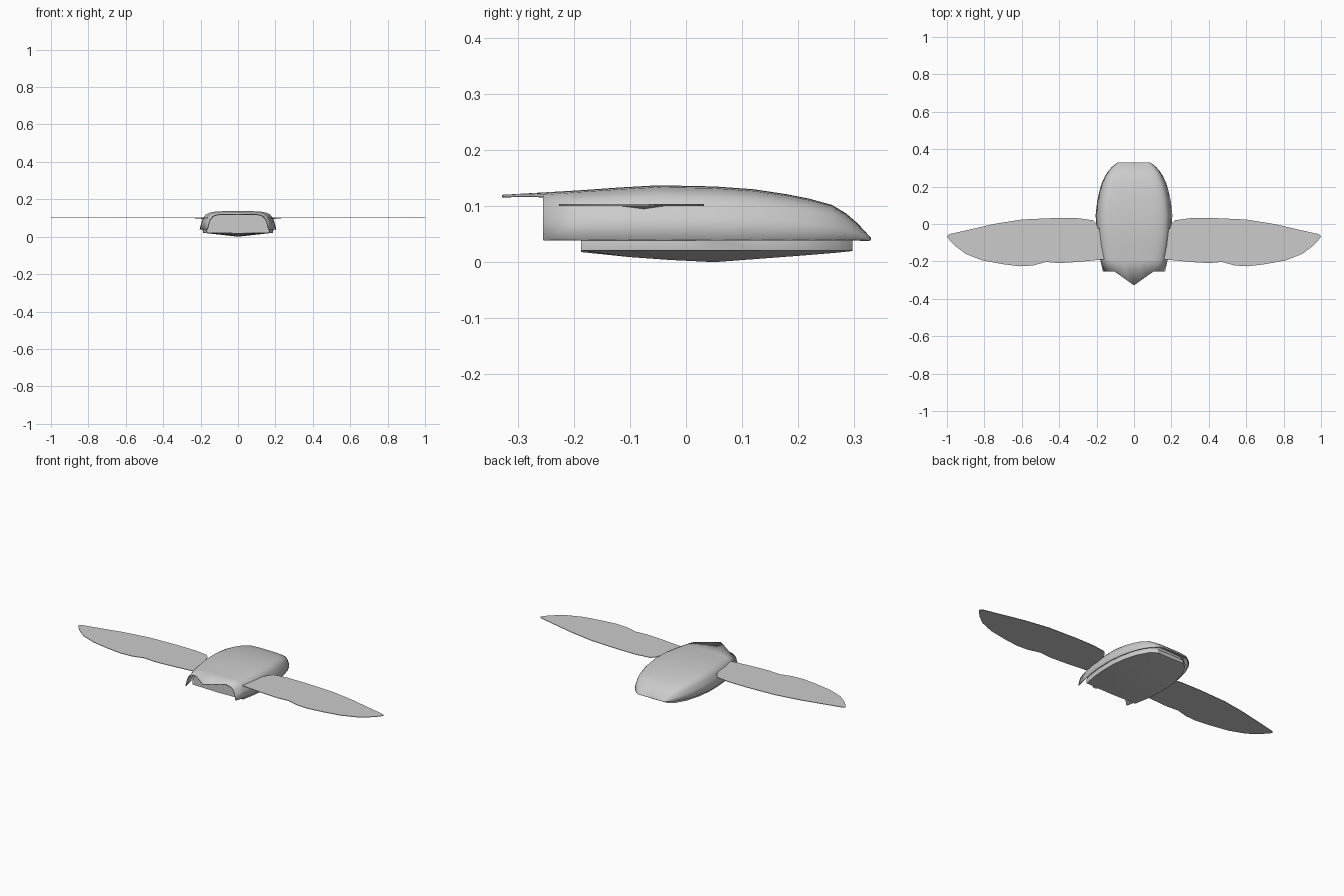
import bpy, bmesh

if "Cube" in bpy.data.objects:
    bpy.data.objects.remove(bpy.data.objects["Cube"])


def make_object(name, bm, angle=0.6):
    bmesh.ops.recalc_face_normals(bm, faces=bm.faces[:])
    mesh = bpy.data.meshes.new(name)
    bm.to_mesh(mesh)
    bm.free()
    ob = bpy.data.objects.new(name, mesh)
    bpy.context.collection.objects.link(ob)
    bpy.ops.object.select_all(action='DESELECT')
    ob.select_set(True)
    bpy.context.view_layer.objects.active = ob
    bpy.ops.object.shade_smooth_by_angle(angle=angle)
    return ob


def loft(rings, closed=False, cap_start=False, cap_end=False):
    bm = bmesh.new()
    rows = [[bm.verts.new(p) for p in ring] for ring in rings]
    n = len(rows[0])
    for a, b in zip(rows, rows[1:]):
        for i in range(n if closed else n - 1):
            j = (i + 1) % n
            bm.faces.new((a[i], a[j], b[j], b[i]))
    if cap_start:
        bm.faces.new(rows[0])
    if cap_end:
        bm.faces.new(rows[-1])
    return bm


def both_sides(half):
    # half runs from the outside (x = 1) to the centre (x = 0)
    return half + [(-p[0],) + tuple(p[1:]) for p in reversed(half[:-1])]


# Shell: arched cross-section scaled along the body (y, half width, top height)
arch = both_sides([(1, 0), (.95, .4), (.9, .68), (.84, .82), (.75, .91),
                   (.62, .965), (.45, .99), (.22, 1), (0, 1)])
stations = [(-.255, .166, .123), (-.19, .181, .128), (-.12, .194, .133), (-.05, .202, .137),
            (.05, .205, .135), (.12, .197, .130), (.18, .184, .121), (.22, .172, .113),
            (.26, .153, .102), (.285, .136, .087), (.305, .118, .070),
            (.32, .1, .054), (.33, .083, .043)]
rings = []
for k, (y, w, h) in enumerate(stations):
    ring = []
    for cx, cz in arch:
        # pointed lip at the front, shallow notch at the back
        dy, dz = 0, 0
        if k == 0:
            t = max(0, 1 - abs(cx) / .62)
            dy, dz = -.073 * t, -.003 * t
        elif k == len(stations) - 1:
            dy = -.007 * max(0, 1 - abs(cx) / .5)
        ring.append((w * cx, y + dy, .04 + (h - .04) * cz + dz))
    rings.append(ring)
shell = make_object("shell", loft(rings, cap_end=True))
mod = shell.modifiers.new("thickness", 'SOLIDIFY')
mod.thickness = .005
mod.offset = -1

# Belly: faceted body inside the shell with a shallow keel
# (y, half width, keel height, top height)
belly_stations = [(-.187, .168, .018, .119), (-.1, .184, .009, .125), (-.03, .190, .004, .127),
                  (.05, .190, 0, .125), (.13, .180, .006, .118), (.21, .157, .012, .103),
                  (.27, .124, .017, .078), (.297, .085, .020, .042)]
rings = []
for y, w, keel, top in belly_stations:
    side = [(w * .72, y, top - .003), (w * .9, y, .04 + (top - .04) * .6),
            (w, y, .04), (w * .985, y, .021)]
    rings.append([(0, y, top)] + side + [(0, y, keel)]
                 + [(-x, yy, z) for x, yy, z in reversed(side)])
make_object("belly", loft(rings, True, True, True), .5)

# Wings: thin flat plates, mirrored
outline = [(.15, -.188), (.165, -.1), (.185, -.04), (.2, 0), (.22, .02), (.3, .031),
           (.42, .032), (.6, .024), (.75, 0), (.88, -.03), (.99, -.055), (1, -.066),
           (.985, -.088), (.95, -.122), (.9, -.16), (.81, -.195), (.7, -.215),
           (.61, -.226), (.54, -.222), (.47, -.203), (.4, -.209), (.3, -.203)]
# Wing roots: tapered wedges under each wing
root = [(-.14, .102), (-.075, .093), (-.01, .102), (-.075, .104)]
for side, label in ((1, "right"), (-1, "left")):
    rings = [[(side * x, y, z) for x, y in outline] for z in (.1005, .1035)]
    make_object(label + "_wing", loft(rings, True, True, True), .5)
    rings = [[(side * .16, y, z) for y, z in root],
             [(side * .26, -.075 + (y + .075) * .1, .102 + (z - .102) * .1) for y, z in root]]
    make_object(label + "_wing_root", loft(rings, True, True, True), .5)
